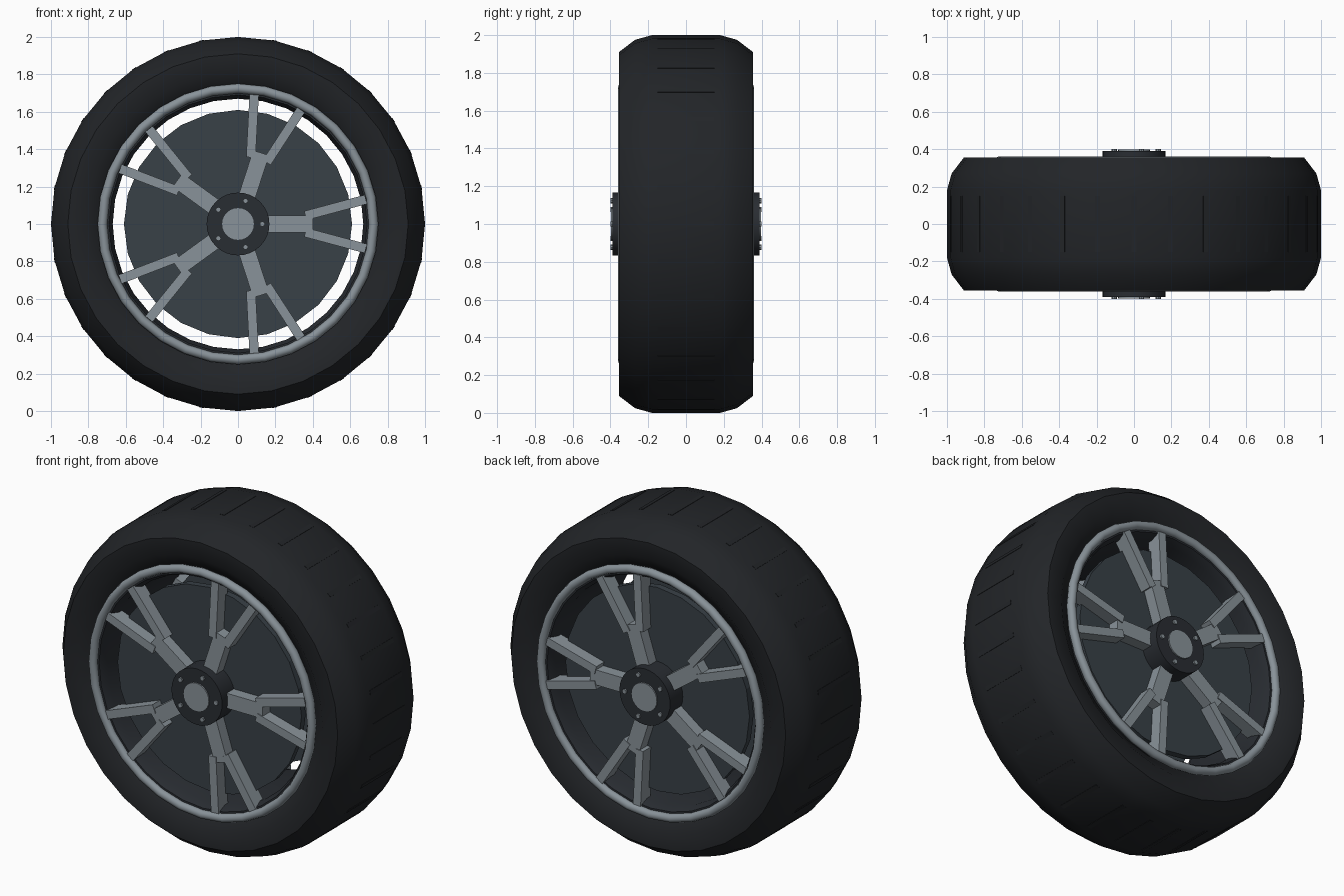
import bpy, bmesh
from math import sin, cos, pi, radians
from mathutils import Matrix, Vector

if "Cube" in bpy.data.objects:
    bpy.data.objects.remove(bpy.data.objects["Cube"])

AXLE = Vector((0, 0, 1))


def material(name, rgb):
    m = bpy.data.materials.new(name)
    m.diffuse_color = (*rgb, 1)
    m.use_nodes = True
    m.node_tree.nodes["Principled BSDF"].inputs["Base Color"].default_value = m.diffuse_color
    return m


RUBBER = material("rubber", (0.016, 0.018, 0.021))
ALLOY = material("alloy", (0.25, 0.29, 0.32))
DARK = material("dark_metal", (0.022, 0.026, 0.032))
DISC = material("disc_metal", (0.04, 0.052, 0.063))


def finish(name, bm, mat, smooth=None):
    bmesh.ops.recalc_face_normals(bm, faces=bm.faces)
    me = bpy.data.meshes.new(name)
    bm.to_mesh(me)
    bm.free()
    ob = bpy.data.objects.new(name, me)
    ob.location = AXLE
    me.materials.append(mat)
    bpy.context.collection.objects.link(ob)
    if smooth:
        bpy.ops.object.select_all(action='DESELECT')
        bpy.context.view_layer.objects.active = ob
        ob.select_set(True)
        bpy.ops.object.shade_smooth_by_angle(angle=radians(smooth))
    return ob


def lathe(name, profile, mat, segs=32, smooth=40):
    """Spin a closed (radius, y) profile round the axle."""
    bm = bmesh.new()
    rings = [[bm.verts.new((r * cos(2 * pi * k / segs), y, r * sin(2 * pi * k / segs)))
              for r, y in profile] for k in range(segs)]
    n = len(profile)
    for k in range(segs):
        a, b = rings[k], rings[(k + 1) % segs]
        for i in range(n):
            j = (i + 1) % n
            bm.faces.new((a[i], a[j], b[j], b[i]))
    return finish(name, bm, mat, smooth)


def cylinder(bm, r, y0, y1, segs, x=0, z=0):
    m = Matrix.Translation((x, (y0 + y1) / 2, z)) @ Matrix.Rotation(pi / 2, 4, 'X')
    bmesh.ops.create_cone(bm, cap_ends=True, segments=segs, radius1=r, radius2=r,
                          depth=abs(y1 - y0), matrix=m)


def box(bm, centre, size, turn=Matrix()):
    m = turn @ Matrix.Translation(centre) @ Matrix.Diagonal((*size, 1))
    bmesh.ops.create_cube(bm, size=1, matrix=m)


def spin(angle):
    return Matrix.Rotation(-angle, 4, 'Y')


# Tyre
half = [(1.0, 0.18), (0.975, 0.27), (0.91, 0.355), (0.81, 0.352), (0.745, 0.30), (0.70, 0.27)]
lathe("tyre", half + [(r, -y) for r, y in reversed(half)], RUBBER, smooth=50)

# Tread bars across the tyre
bm = bmesh.new()
for k in range(32):
    box(bm, (0.988, 0, 0), (0.026, 0.30, 0.026), spin(2 * pi * k / 32))
finish("tread_bars", bm, RUBBER)

# Rim barrel
lathe("rim_barrel", [(0.71, 0.33), (0.69, 0.33), (0.67, 0.28), (0.67, -0.28),
                     (0.69, -0.33), (0.71, -0.33)], DARK)

# Both faces of the wheel
for side, label in ((-1, "front"), (1, "back")):
    lathe(label + "_rim_lip",
          [(0.725 + 0.026 * cos(a * pi / 4), side * 0.334 + 0.026 * sin(a * pi / 4))
           for a in range(8)], ALLOY, smooth=60)

    # Brake disc
    bm = bmesh.new()
    cylinder(bm, 0.61, side * 0.23, side * 0.27, 24)
    finish(label + "_brake_disc", bm, DISC)

    # Split spokes
    bm = bmesh.new()
    for k in range(5):
        turn = spin(2 * pi * k / 5)
        box(bm, (0.255, side * 0.295, 0), (0.29, 0.085, 0.09), turn)
        for s in (-1, 1):
            arm = turn @ Matrix.Translation((0.522, side * 0.298, s * 0.088)) @ spin(s * radians(15))
            box(bm, (0, 0, 0), (0.335, 0.09, 0.05), arm)
    finish(label + "_spokes", bm, ALLOY)

    # Hub, centre cap and wheel bolts
    bm = bmesh.new()
    cylinder(bm, 0.168, side * 0.22, side * 0.39, 32)
    finish(label + "_hub", bm, DARK, 40)
    bm = bmesh.new()
    cylinder(bm, 0.085, side * 0.37, side * 0.398, 24)
    finish(label + "_centre_cap", bm, ALLOY, 40)
    bm = bmesh.new()
    for k in range(5):
        a = 2 * pi * k / 5
        cylinder(bm, 0.014, side * 0.37, side * 0.40, 8, 0.13 * cos(a), 0.13 * sin(a))
    finish(label + "_bolts", bm, ALLOY)
